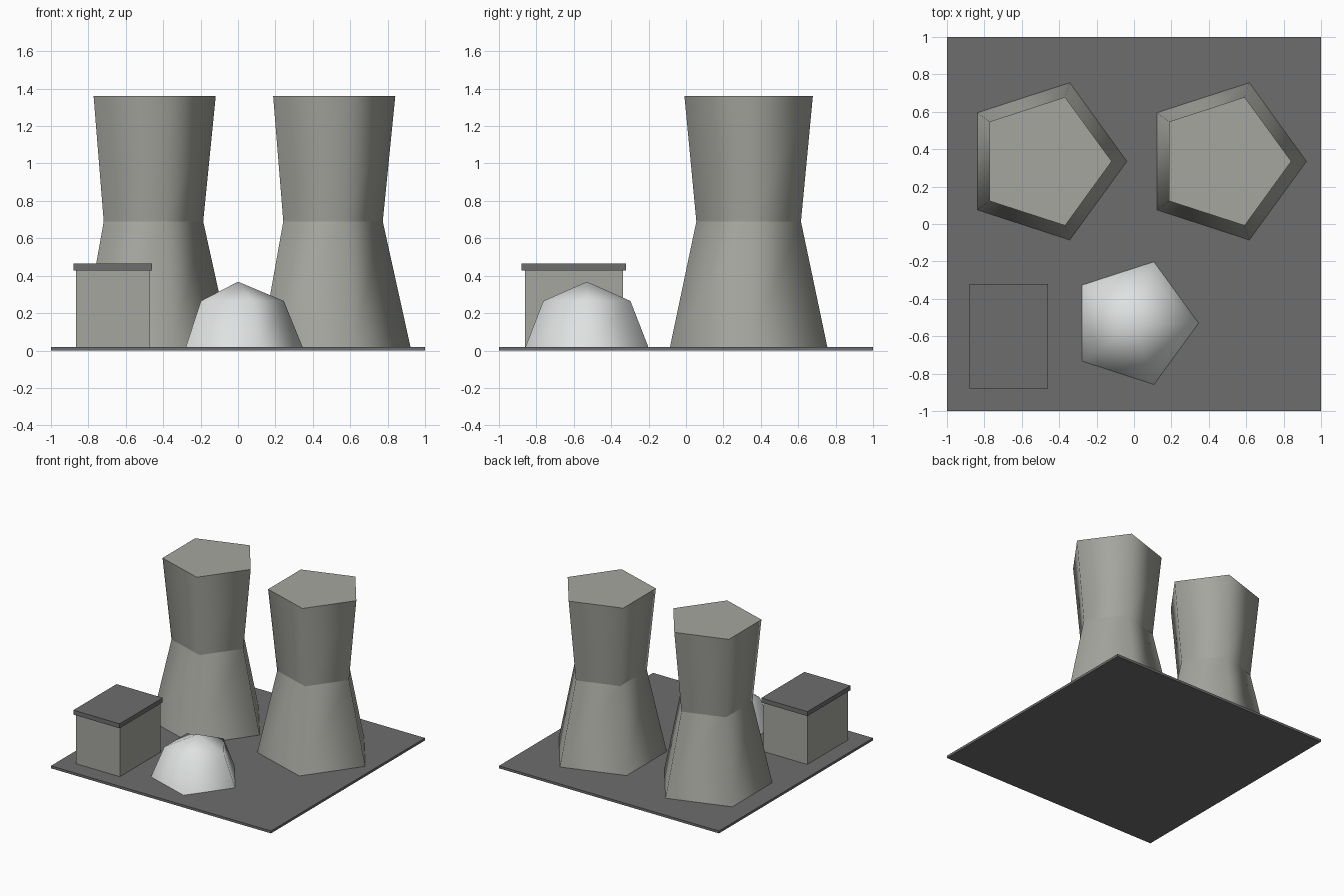
import bpy, bmesh
from math import cos, sin, tau

cube = bpy.data.objects.get("Cube")
if cube:
    bpy.data.objects.remove(cube, do_unlink=True)


def material(name, color):
    mat = bpy.data.materials.new(name)
    mat.use_nodes = True
    mat.diffuse_color = (*color, 1)
    bsdf = mat.node_tree.nodes["Principled BSDF"]
    bsdf.inputs["Base Color"].default_value = (*color, 1)
    bsdf.inputs["Roughness"].default_value = 0.9
    return mat


concrete = material("warm grey concrete", (0.38, 0.38, 0.35))
dark = material("dark grey", (0.155, 0.155, 0.155))
white = material("off white", (0.74, 0.76, 0.76))


def finish(bm, name, mat):
    bmesh.ops.recalc_face_normals(bm, faces=bm.faces)
    mesh = bpy.data.meshes.new(name)
    bm.to_mesh(mesh)
    bm.free()
    mesh.materials.append(mat)
    obj = bpy.data.objects.new(name, mesh)
    bpy.context.collection.objects.link(obj)
    return obj


def box(name, low, high, mat):
    bm = bmesh.new()
    bmesh.ops.create_cube(bm, size=1)
    for v in bm.verts:
        v.co = [a + (b - a) * (c + 0.5) for a, b, c in zip(low, high, v.co)]
    return finish(bm, name, mat)


def lathe(name, center, profile, mat, apex=None, creased=False, sides=5):
    """Stack polygon rings of (radius, height), closed by a flat cap or a point."""
    bm = bmesh.new()
    cx, cy = center
    rings = [[bm.verts.new((cx + r * cos(tau * i / sides), cy + r * sin(tau * i / sides), z))
              for i in range(sides)] for r, z in profile]
    walls = []
    for a, b in zip(rings, rings[1:]):
        for i in range(sides):
            j = (i + 1) % sides
            walls.append(bm.faces.new((a[i], a[j], b[j], b[i])))
    if apex is not None:
        tip = bm.verts.new((cx, cy, apex))
        for i in range(sides):
            walls.append(bm.faces.new((rings[-1][i], rings[-1][(i + 1) % sides], tip)))
    else:
        bm.faces.new(rings[-1])
    bm.faces.new(rings[0][::-1])
    for f in walls:
        f.smooth = True
    # Sharp rims at the caps, and at every ring when creased
    for k, ring in enumerate(rings):
        if creased or k == 0:
            for i in range(sides):
                bm.edges.get((ring[i], ring[(i + 1) % sides])).smooth = False
    return finish(bm, name, mat)


# Ground slab
box("ground_slab", (-1, -1, 0), (1, 1, 0.02), dark)

# Pair of cooling towers with a waist
for side, x in (("right", -0.48), ("left", 0.48)):
    lathe(f"{side}_cooling_tower", (x, 0.335),
          [(0.442, 0.02), (0.294, 0.69), (0.361, 1.36)], concrete, creased=True)

# Reactor dome
lathe("reactor_dome", (0, -0.53), [(0.345, 0.02), (0.245, 0.265)], white, apex=0.368)

# Service building and its overhanging roof
box("service_building", (-0.867, -0.862, 0.02), (-0.47, -0.337, 0.43), concrete)
box("building_roof", (-0.88, -0.88, 0.427), (-0.46, -0.32, 0.464), dark)
